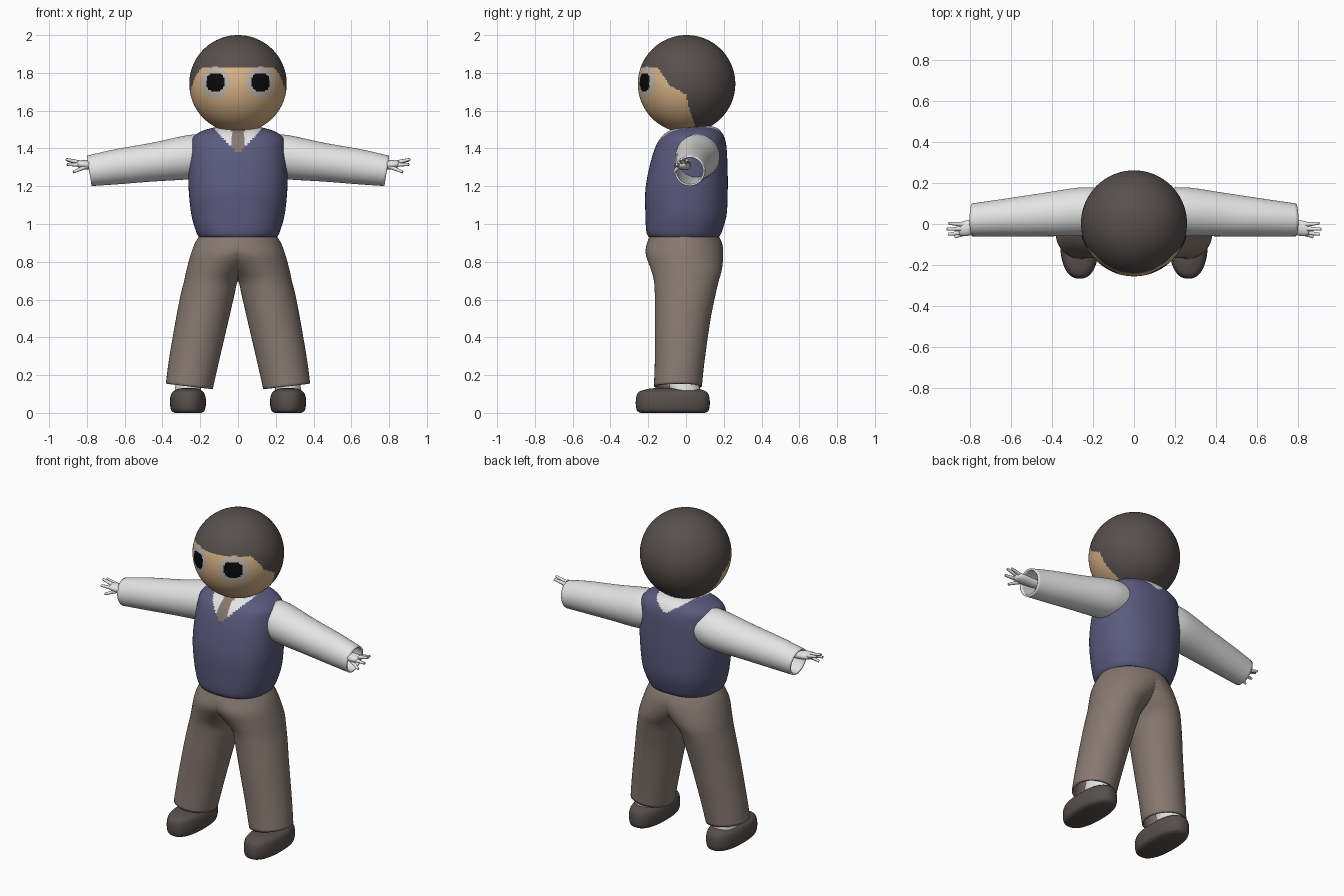
import bpy, bmesh, math
from mathutils import Vector

if "Cube" in bpy.data.objects:
    bpy.data.objects.remove(bpy.data.objects["Cube"])


def material(name, rgb):
    m = bpy.data.materials.new(name)
    m.diffuse_color = (*rgb, 1)
    m.use_nodes = True
    m.node_tree.nodes["Principled BSDF"].inputs["Base Color"].default_value = m.diffuse_color
    return m


HAIR = material("dark brown", (0.095, 0.078, 0.075))
SKIN = material("skin tan", (0.68, 0.45, 0.24))
WHITE = material("shirt white", (0.78, 0.78, 0.78))
EYE_RING = material("eye beige", (0.52, 0.46, 0.41))
BLACK = material("pupil black", (0.003, 0.003, 0.003))
VEST = material("vest blue", (0.103, 0.103, 0.21))
TROUSER = material("trouser brown", (0.24, 0.19, 0.165))


def finish(name, bm, mats, mirror=False, shell=0, rule=None):
    """Turn a bmesh into a smooth object, painted by a rule on face centres."""
    bmesh.ops.recalc_face_normals(bm, faces=bm.faces)
    if rule:
        for f in bm.faces:
            f.material_index = rule(f.calc_center_median())
    me = bpy.data.meshes.new(name)
    bm.to_mesh(me)
    bm.free()
    for m in mats:
        me.materials.append(m)
    ob = bpy.data.objects.new(name, me)
    bpy.context.collection.objects.link(ob)
    bpy.ops.object.select_all(action='DESELECT')
    ob.select_set(True)
    bpy.context.view_layer.objects.active = ob
    bpy.ops.object.shade_smooth_by_angle(angle=math.radians(50))
    if mirror:
        mod = ob.modifiers.new("mirror", 'MIRROR')
        mod.use_clip = True
        mod.merge_threshold = 0.0005
    if shell:
        mod = ob.modifiers.new("shell", 'SOLIDIFY')
        mod.thickness = shell
        mod.offset = -1
    return ob


def spline(rows, steps):
    """Catmull-Rom interpolation through section rows."""
    out = []
    for i in range(len(rows) - 1):
        p = [rows[max(i - 1, 0)], rows[i], rows[i + 1], rows[min(i + 2, len(rows) - 1)]]
        for s in range(steps):
            t = s / steps
            out.append([0.5 * (2 * b + (c - a) * t + (2 * a - 5 * b + 4 * c - d) * t * t
                               + (3 * b - a - 3 * c + d) * t ** 3) for a, b, c, d in zip(*p)])
    return out + [list(rows[-1])]


def loft(sections, axis='z', n=48, steps=6, power=2.0, caps=False, half=False):
    """Sections: (position, centre u, centre v, radius u, radius v, end tilt)."""
    bm = bmesh.new()
    rings = []
    for t, cu, cv, ru, rv, tilt in spline(sections, steps):
        ring = []
        for k in range(n):
            a = 2 * math.pi * k / n
            c, s = math.cos(a), math.sin(a)
            u = cu + ru * math.copysign(abs(c) ** (2 / power), c)
            v = cv + rv * math.copysign(abs(s) ** (2 / power), s)
            if axis == 'z':
                co = (max(u, 0) if half else u, v, t + tilt * c)
            else:
                co = (t + tilt * s, u, v)
            ring.append(bm.verts.new(co))
        rings.append(ring)
    for r, q in zip(rings, rings[1:]):
        for k in range(n):
            bm.faces.new((r[k], r[(k + 1) % n], q[(k + 1) % n], q[k]))
    if caps:
        bm.faces.new(rings[0])
        bm.faces.new(rings[-1])
    if half:  # remove the wall lying on the mirror plane
        wall = [f for f in bm.faces if all(v.co.x < 1e-5 for v in f.verts)]
        bmesh.ops.delete(bm, geom=wall, context='FACES')
    return bm


# Head: one sphere with hair, face and eyes painted by position
HAIRLINE = [(-0.3, 1.83), (-0.15, 1.83), (-0.13, 1.80), (-0.09, 1.735),
            (0, 1.685), (0.02, 1.60), (0.055, 1.50), (0.06, 1.0)]


def head_rule(c):
    if c.y < 0:
        dx, dz = abs(c.x) - 0.12, c.z - 1.75
        if (abs(dx) / 0.048) ** 2.6 + (abs(dz) / 0.048) ** 2.6 < 1:
            return 3
        if (dx / 0.076) ** 2 + (dz / 0.083) ** 2 < 1:
            return 2
    for (y0, z0), (y1, z1) in zip(HAIRLINE, HAIRLINE[1:]):
        if y0 <= c.y < y1:
            return 1 if c.z < z0 + (z1 - z0) * (c.y - y0) / (y1 - y0) else 0
    return 0


bm = bmesh.new()
bmesh.ops.create_uvsphere(bm, u_segments=180, v_segments=120, radius=0.258)
bmesh.ops.translate(bm, verts=bm.verts, vec=(0, 0.003, 1.742))
finish("head", bm, [HAIR, SKIN, EYE_RING, BLACK], rule=head_rule)


# Torso: vest with shirt V-neck, tie and back collar
def torso_rule(c):
    x = abs(c.x)
    if c.y < 0.04:
        if x < min(0.12, 0.95 * (c.z - 1.37)):
            return 2 if x < 0.033 else 1
    elif x < min(0.12, 1.6 * (c.z - 1.445)):
        return 1
    return 0


bm = loft([(0.93, 0, -0.012, 0.205, 0.185, 0), (0.96, 0, -0.01, 0.222, 0.2, 0),
           (1.05, 0, 0, 0.247, 0.215, 0), (1.18, 0, 0.003, 0.261, 0.218, 0),
           (1.30, 0, 0.013, 0.261, 0.207, 0), (1.40, 0, 0.025, 0.253, 0.19, 0),
           (1.455, 0, 0.035, 0.242, 0.17, 0), (1.49, 0, 0.045, 0.195, 0.14, 0),
           (1.51, 0, 0.06, 0.13, 0.10, 0), (1.522, 0, 0.065, 0.05, 0.05, 0)],
          n=120, steps=9, power=2.3, caps=True)
finish("vest_torso", bm, [VEST, WHITE, TROUSER], rule=torso_rule)

# Trousers: half profile, mirrored, open at the hems
bm = loft([(0.14, 0.258, -0.043, 0.124, 0.127, 0.015), (0.28, 0.2325, -0.033, 0.1325, 0.132, 0.005),
           (0.49, 0.19, -0.018, 0.14, 0.147, 0), (0.62, 0.1625, -0.005, 0.1425, 0.16, 0),
           (0.70, 0.142, 0.002, 0.143, 0.172, 0), (0.76, 0.108, 0.002, 0.164, 0.188, 0),
           (0.84, 0.045, -0.008, 0.205, 0.205, 0), (0.90, 0, -0.008, 0.227, 0.198, 0),
           (0.96, 0, -0.01, 0.19, 0.17, 0)], n=64, half=True)
finish("trousers", bm, [TROUSER], mirror=True, shell=0.01)

# Sleeves: tapered tubes with open cuffs
bm = loft([(0.15, 0.06, 1.365, 0.112, 0.108, 0), (0.26, 0.06, 1.354, 0.118, 0.117, 0),
           (0.45, 0.045, 1.328, 0.105, 0.103, 0), (0.65, 0.03, 1.302, 0.09, 0.092, 0.008),
           (0.788, 0.02, 1.281, 0.08, 0.08, 0.013)], axis='x')
finish("sleeve", bm, [WHITE], mirror=True, shell=0.01)

# Hands: flattened palm with tapered fingers and a thumb
bm = loft([(0.62, 0.0, 1.31, 0.028, 0.025, 0), (0.74, -0.01, 1.31, 0.03, 0.025, 0),
           (0.81, -0.02, 1.314, 0.038, 0.024, 0), (0.845, -0.024, 1.317, 0.032, 0.018, 0),
           (0.855, -0.025, 1.318, 0.01, 0.006, 0)], axis='x', n=20, steps=4, caps=True)
for base, tip in [((0.82, -0.004, 1.32), (0.903, 0.004, 1.337)),
                  ((0.825, -0.022, 1.322), (0.912, -0.025, 1.343)),
                  ((0.82, -0.04, 1.314), (0.906, -0.05, 1.315)),
                  ((0.79, -0.035, 1.31), (0.872, -0.063, 1.275))]:
    a, b = Vector(base), Vector(tip)
    ret = bmesh.ops.create_cone(bm, cap_ends=True, segments=10, radius1=0.013,
                                radius2=0.007, depth=(b - a).length)
    rot = (b - a).to_track_quat('Z', 'Y').to_matrix()
    for v in ret['verts']:
        v.co = rot @ v.co + (a + b) / 2
finish("hand", bm, [WHITE], mirror=True)

# Shoes and socks
bm = loft([(0.0, 0.265, -0.07, 0.07, 0.17, 0), (0.012, 0.265, -0.07, 0.088, 0.189, 0),
           (0.045, 0.265, -0.07, 0.095, 0.196, 0), (0.085, 0.265, -0.07, 0.093, 0.193, 0),
           (0.112, 0.265, -0.07, 0.08, 0.178, 0), (0.128, 0.265, -0.065, 0.05, 0.13, 0),
           (0.132, 0.265, -0.06, 0.02, 0.08, 0)], steps=4, power=2.4, caps=True)
finish("shoe", bm, [HAIR], mirror=True)
bm = loft([(0.10, 0.265, -0.005, 0.07, 0.085, 0), (0.16, 0.262, -0.01, 0.066, 0.078, 0),
           (0.30, 0.235, -0.02, 0.06, 0.065, 0)], n=32, steps=3, caps=True)
finish("sock", bm, [WHITE], mirror=True)
